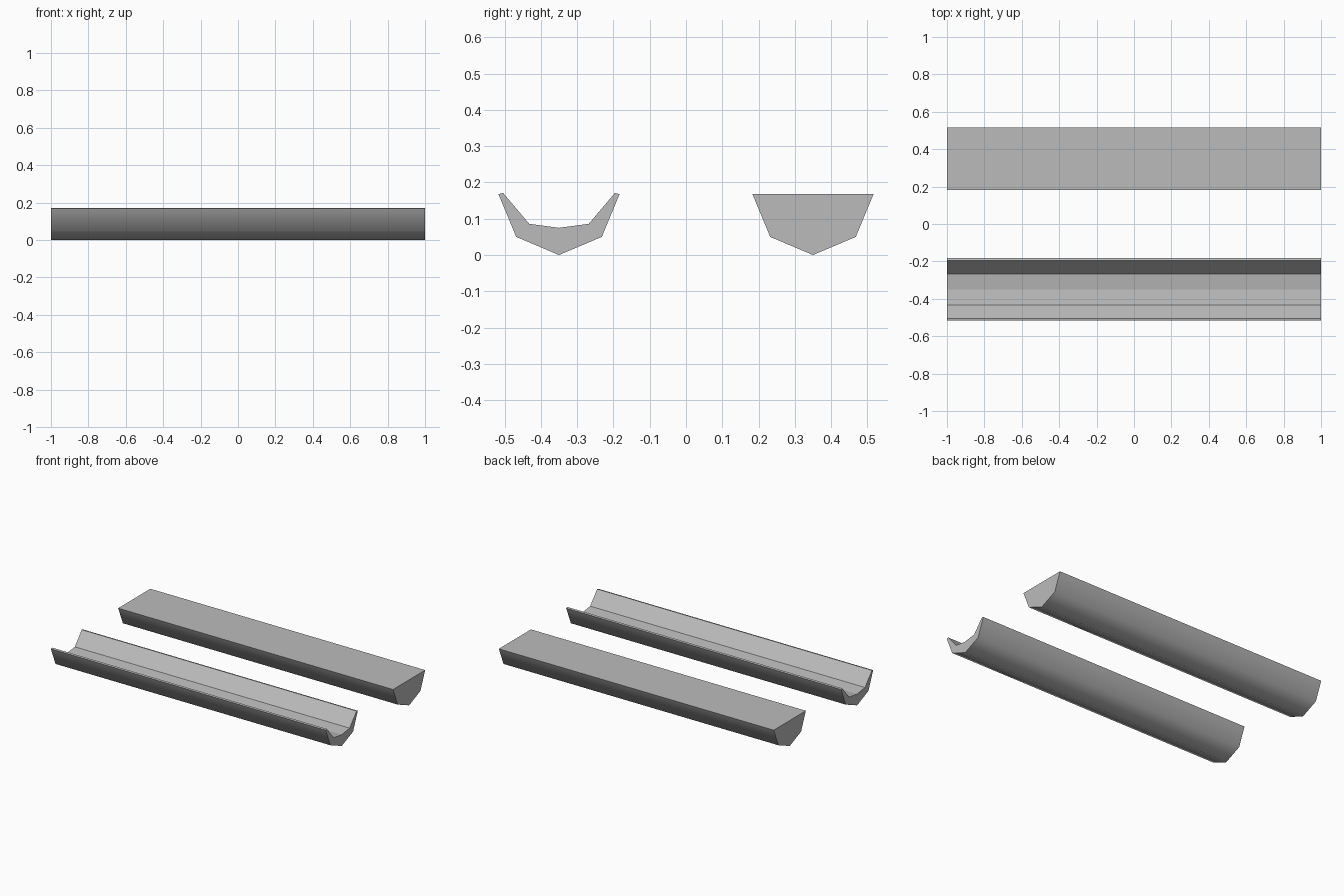
import bpy
import bmesh

cube = bpy.data.objects.get("Cube")
if cube:
    bpy.data.objects.remove(cube, do_unlink=True)

grey = bpy.data.materials.new("plain grey")
grey.use_nodes = True
colour = (0.5, 0.5, 0.5, 1)
grey.diffuse_color = colour
grey.node_tree.nodes["Principled BSDF"].inputs["Base Color"].default_value = colour

HALF_LENGTH = 1.0
# Half profiles as (offset from the trough centre, height), from rim to keel
HULL = [(0.167, 0.168), (0.118, 0.05), (0, 0)]
HOLLOW = [(0, 0.075), (0.082, 0.086), (0.154, 0.171)]


def mirrored(half):
    """Complete a half profile whose last point lies on the centre line."""
    return half + [(-y, z) for y, z in reversed(half[:-1])]


def extrude_profile(name, centre_y, profile, smooth_sides):
    """Stretch a closed profile along x, smoothing only the first sides."""
    bm = bmesh.new()
    ends = [[bm.verts.new((x, centre_y + y, z)) for y, z in profile]
            for x in (-HALF_LENGTH, HALF_LENGTH)]
    left, right = ends
    count = len(profile)
    for i in range(count):
        j = (i + 1) % count
        face = bm.faces.new((left[i], left[j], right[j], right[i]))
        face.smooth = i < smooth_sides
    for end in ends:
        bm.faces.new(end)
    bmesh.ops.recalc_face_normals(bm, faces=bm.faces)
    # Only edges shared by two smooth hull sides stay soft
    for edge in bm.edges:
        edge.smooth = all(face.smooth for face in edge.link_faces)
    mesh = bpy.data.meshes.new(name)
    bm.to_mesh(mesh)
    bm.free()
    mesh.materials.append(grey)
    obj = bpy.data.objects.new(name, mesh)
    bpy.context.collection.objects.link(obj)
    return obj


hull = mirrored(HULL)
hollow = mirrored(HOLLOW[::-1])[::-1]

# Open trough at the front, solid bar of the same outline at the back
extrude_profile("open_trough", -0.35, hull + hollow, len(hull) - 1)
extrude_profile("solid_bar", 0.35, hull, len(hull) - 1)
